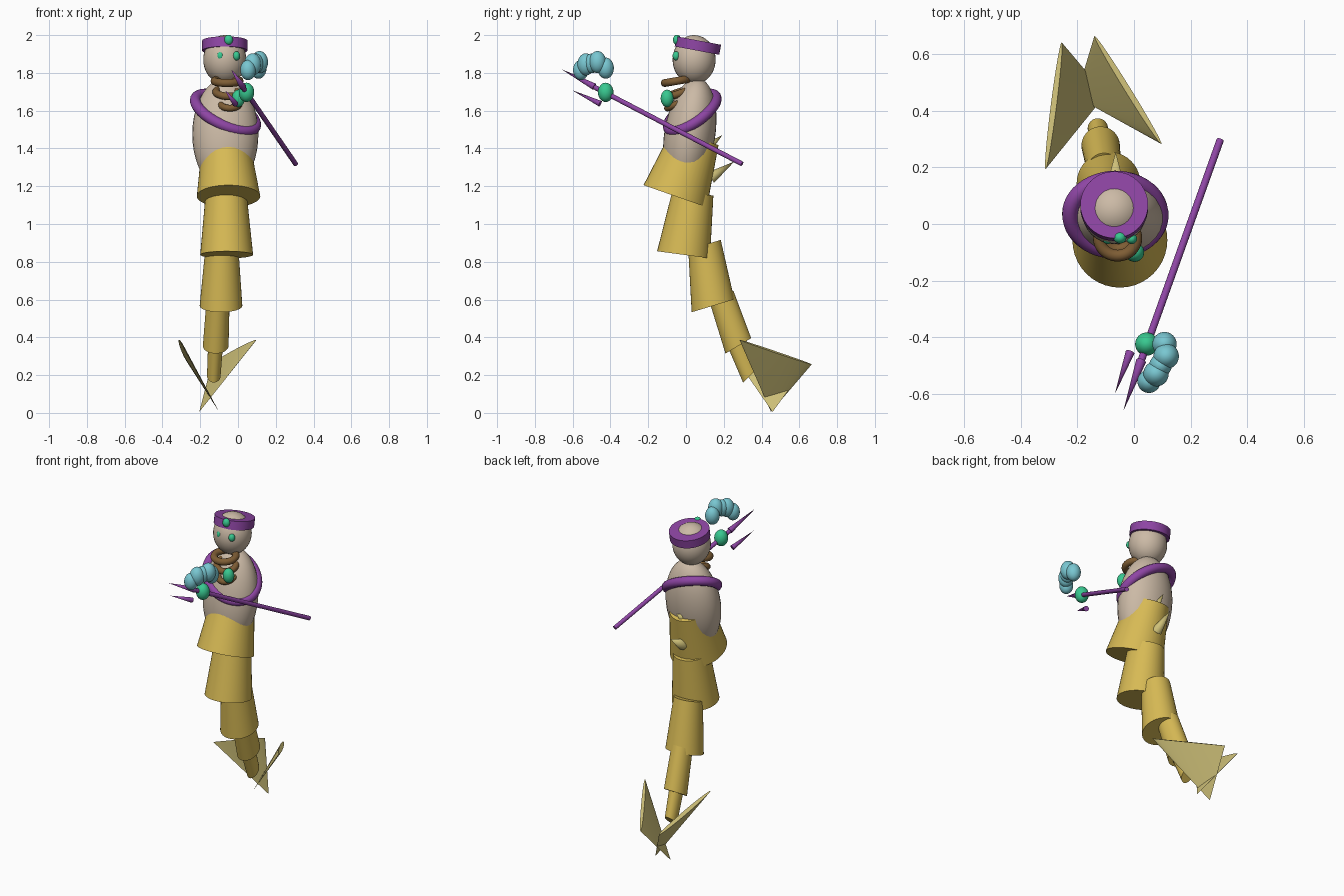
import bpy, bmesh
from math import sin, cos, pi, radians
from mathutils import Vector

cube = bpy.data.objects.get("Cube")
if cube:
    bpy.data.objects.remove(cube)


def material(name, rgb):
    m = bpy.data.materials.new(name)
    m.use_nodes = True
    m.diffuse_color = (*rgb, 1)
    m.node_tree.nodes["Principled BSDF"].inputs["Base Color"].default_value = (*rgb, 1)
    return m


SKIN = material("pale skin", (0.60, 0.49, 0.38))
GOLD = material("gold scales", (0.68, 0.49, 0.09))
FIN = material("pale fin", (0.62, 0.53, 0.19))
PURPLE = material("purple", (0.27, 0.06, 0.37))
GREEN = material("green gem", (0.04, 0.58, 0.28))
BLUE = material("water blue", (0.19, 0.57, 0.64))
BROWN = material("brown", (0.21, 0.11, 0.035))


def smooth(ob, angle=40):
    bpy.ops.object.select_all(action="DESELECT")
    ob.select_set(True)
    bpy.context.view_layer.objects.active = ob
    bpy.ops.object.shade_smooth_by_angle(angle=radians(angle))


def finish(name, bm, mat):
    bmesh.ops.recalc_face_normals(bm, faces=bm.faces)
    mesh = bpy.data.meshes.new(name)
    bm.to_mesh(mesh)
    bm.free()
    mesh.materials.append(mat)
    ob = bpy.data.objects.new(name, mesh)
    bpy.context.collection.objects.link(ob)
    smooth(ob)
    return ob


def ellipsoid(name, loc, radii, mat, tilt=0):
    bm = bmesh.new()
    bmesh.ops.create_uvsphere(bm, u_segments=32, v_segments=20, radius=1)
    ob = finish(name, bm, mat)
    ob.location, ob.scale = loc, radii
    ob.rotation_euler.x = radians(tilt)
    return ob


def rod(name, start, end, r0, r1, mat, sides=24):
    """Cylinder or cone running from start to end."""
    a, b = Vector(start), Vector(end)
    bm = bmesh.new()
    bmesh.ops.create_cone(bm, cap_ends=True, segments=sides, radius1=r0,
                          radius2=r1, depth=(b - a).length)
    ob = finish(name, bm, mat)
    ob.location = (a + b) / 2
    ob.rotation_euler = (b - a).to_track_quat("Z", "Y").to_euler()
    return ob


def hoop(name, centre, rx, ry, thick, slope_x, slope_y, mat):
    """Closed round tube lying in a sloping plane."""
    bm = bmesh.new()
    n, k = 48, 14
    normal = Vector((-slope_x, -slope_y, 1)).normalized()
    rows = []
    for i in range(n):
        t = 2 * pi * i / n
        x, y = rx * cos(t), ry * sin(t)
        p = Vector((x, y, slope_x * x + slope_y * y))
        out = p.normalized()
        rows.append([bm.verts.new(Vector(centre) + p + thick *
                     (cos(2 * pi * j / k) * out + sin(2 * pi * j / k) * normal))
                     for j in range(k)])
    for i in range(n):
        a, b = rows[i], rows[(i + 1) % n]
        for j in range(k):
            bm.faces.new((a[j], a[(j + 1) % k], b[(j + 1) % k], b[j]))
    return finish(name, bm, mat)


def tail_segment(name, low, r_low, high, r_high, slope):
    """Tapered sleeve whose end rims slope along y."""
    bm = bmesh.new()
    n = 40
    rims = []
    for c, r in ((low, r_low), (high, r_high)):
        ring = [(r * cos(2 * pi * i / n), r * sin(2 * pi * i / n)) for i in range(n)]
        rims.append([bm.verts.new((c[0] + x, c[1] + y, c[2] + slope * y)) for x, y in ring])
    for i in range(n):
        j = (i + 1) % n
        bm.faces.new((rims[0][i], rims[0][j], rims[1][j], rims[1][i]))
    for rim in rims:
        bm.faces.new(rim)
    return finish(name, bm, GOLD)


def fin(name, front, back, root, thick):
    """Flattened cone with a long thin base from front to back."""
    front, back, root = Vector(front), Vector(back), Vector(root)
    mid, half = (front + back) / 2, (back - front) / 2
    side = half.cross(root - mid).normalized() * thick
    bm = bmesh.new()
    n = 32
    rim = [bm.verts.new(mid + half * cos(2 * pi * i / n) + side * sin(2 * pi * i / n))
           for i in range(n)]
    tip = bm.verts.new(root)
    for i in range(n):
        bm.faces.new((rim[i], rim[(i + 1) % n], tip))
    bm.faces.new(rim)
    return finish(name, bm, FIN)


# Head, headband and face gems
ellipsoid("head", (-0.07, 0.043, 1.87), (0.114, 0.114, 0.13), SKIN)
rod("headband", (-0.07, 0.058, 1.918), (-0.07, 0.068, 1.971), 0.12, 0.12, PURPLE, 40)
for side, x in (("right", -0.093), ("left", -0.008)):
    ellipsoid(side + "_eye", (x, -0.052, 1.89), (0.019, 0.019, 0.024), GREEN)
ellipsoid("forehead_gem", (-0.05, -0.048, 1.975), (0.023, 0.021, 0.027), GREEN)

# Torso, sash and necklaces
ellipsoid("torso", (-0.067, 0.02, 1.475), (0.175, 0.135, 0.3), SKIN, tilt=-9)
hoop("sash", (-0.066, 0.033, 1.59), 0.16, 0.127, 0.029, -0.4, 0.58, PURPLE)
hoop("upper_necklace", (-0.058, -0.05, 1.757), 0.066, 0.062, 0.021, 0, 0.17, BROWN)
hoop("middle_necklace", (-0.058, -0.035, 1.695), 0.058, 0.055, 0.02, -0.08, 0.35, BROWN)
hoop("lower_necklace", (-0.043, -0.05, 1.635), 0.048, 0.048, 0.018, 0, 0.45, BROWN)
ellipsoid("pendant_gem", (0.002, -0.1, 1.665), (0.034, 0.034, 0.046), GREEN)

# Tail sleeves, from hip to tip
tail_segment("hip_sleeve", (-0.05, -0.057, 1.147), 0.168, (-0.065, 0.05, 1.46), 0.122, -0.35)
tail_segment("upper_tail", (-0.06, -0.013, 0.837), 0.14, (-0.063, 0.037, 1.165), 0.108, -0.135)
tail_segment("middle_tail", (-0.09, 0.143, 0.567), 0.113, (-0.085, 0.098, 0.89), 0.086, 0.3)
tail_segment("lower_tail", (-0.118, 0.277, 0.355), 0.068, (-0.105, 0.19, 0.61), 0.061, 0.6)
tail_segment("tail_tip", (-0.128, 0.338, 0.197), 0.036, (-0.118, 0.265, 0.38), 0.04, 1.0)

# Tail fins and back spines
fin("right_fin", (-0.313, 0.194, 0.387), (-0.256, 0.643, 0.257), (-0.1, 0.458, 0.005), 0.012)
fin("left_fin", (0.097, 0.283, 0.387), (-0.14, 0.666, 0.257), (-0.205, 0.45, 0.005), 0.012)
rod("upper_spine", (-0.065, 0.12, 1.41), (-0.065, 0.192, 1.47), 0.025, 0, FIN)
rod("lower_spine", (-0.065, 0.13, 1.245), (-0.065, 0.255, 1.33), 0.033, 0, FIN)

# Spear with two prongs and a gem
rod("spear_shaft", (0.305, 0.297, 1.318), (0.025, -0.485, 1.725), 0.013, 0.013, PURPLE)
rod("long_prong", (0.025, -0.485, 1.727), (-0.037, -0.66, 1.82), 0.018, 0, PURPLE)
rod("short_prong", (-0.014, -0.454, 1.637), (-0.068, -0.602, 1.708), 0.016, 0, PURPLE)
ellipsoid("spear_gem", (0.045, -0.425, 1.697), (0.041, 0.041, 0.051), GREEN)

# Arc of water drops above the spear
drops = [(0.053, -0.557, 1.815, 0.041), (0.078, -0.53, 1.845, 0.045),
         (0.094, -0.5, 1.85, 0.04), (0.114, -0.468, 1.857, 0.045),
         (0.108, -0.425, 1.825, 0.043)]
for i, (x, y, z, r) in enumerate(drops):
    ellipsoid(f"water_drop_{i + 1}", (x, y, z), (r, r, r * 1.3), BLUE)
